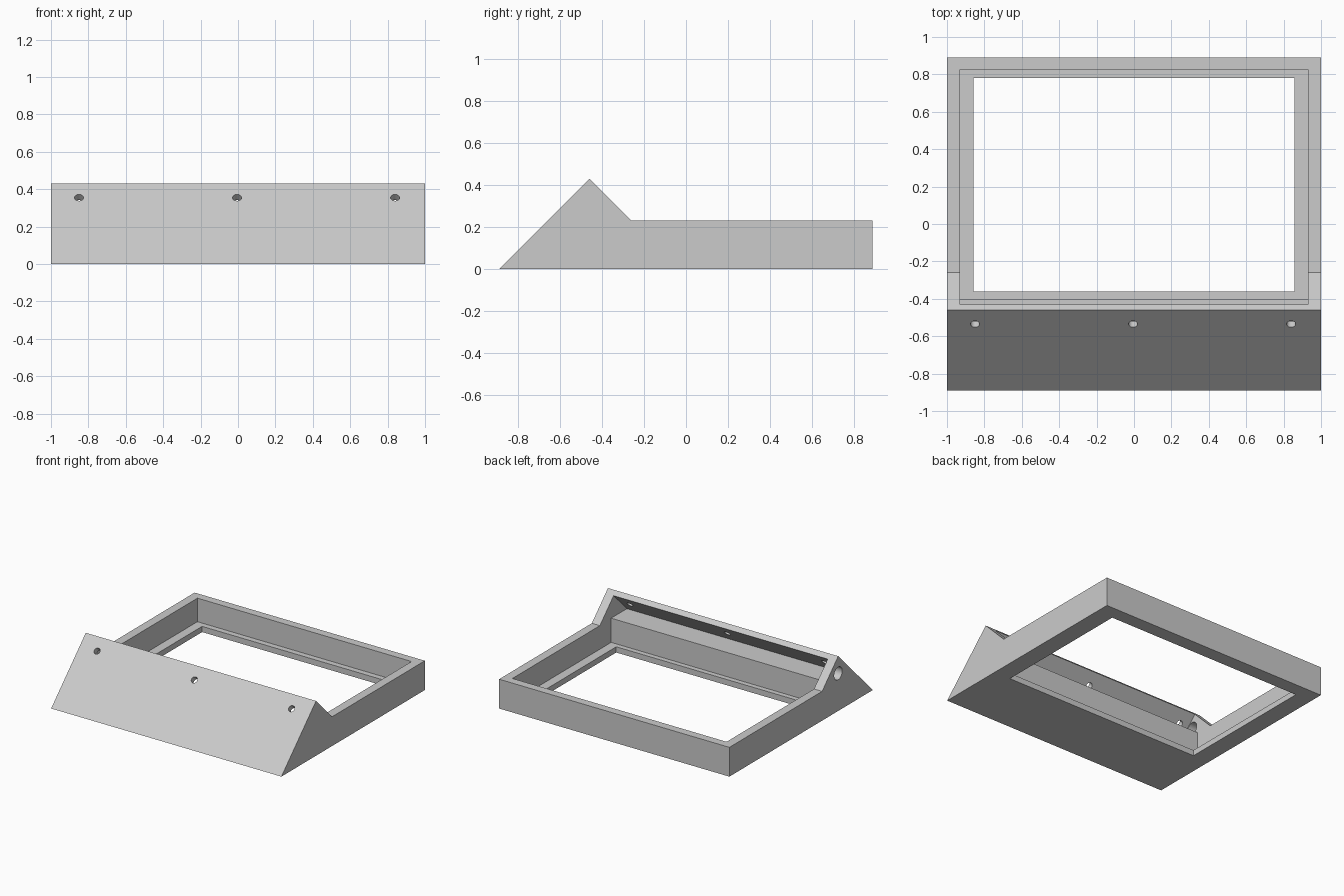
import bpy, bmesh, math
from mathutils import Matrix, Vector

cube = bpy.data.objects.get("Cube")
if cube:
    bpy.data.objects.remove(cube, do_unlink=True)

grey = bpy.data.materials.new("light grey")
grey.use_nodes = True
grey.diffuse_color = (0.6, 0.6, 0.6, 1)
grey.node_tree.nodes["Principled BSDF"].inputs["Base Color"].default_value = (0.6, 0.6, 0.6, 1)


def add_object(name, bm):
    bmesh.ops.recalc_face_normals(bm, faces=bm.faces)
    mesh = bpy.data.meshes.new(name)
    bm.to_mesh(mesh)
    bm.free()
    mesh.materials.append(grey)
    obj = bpy.data.objects.new(name, mesh)
    bpy.context.collection.objects.link(obj)
    return obj


def extrude_profile(name, profile, half_width):
    """Sweep a y-z outline along x."""
    bm = bmesh.new()
    face = bm.faces.new([bm.verts.new((-half_width, y, z)) for y, z in profile])
    swept = bmesh.ops.extrude_face_region(bm, geom=[face])["geom"]
    verts = [v for v in swept if isinstance(v, bmesh.types.BMVert)]
    bmesh.ops.translate(bm, verts=verts, vec=(2 * half_width, 0, 0))
    return add_object(name, bm)


def cylinder(name, centre, axis, radius, depth):
    bm = bmesh.new()
    turn = Vector(axis).to_track_quat('Z', 'Y').to_matrix().to_4x4()
    bmesh.ops.create_cone(bm, cap_ends=True, segments=32, radius1=radius, radius2=radius,
                          depth=depth, matrix=Matrix.Translation(centre) @ turn)
    return add_object(name, bm)


def cut(target, cutter):
    cutter.hide_render = True
    mod = target.modifiers.new("cut", 'BOOLEAN')
    mod.operation = 'DIFFERENCE'
    mod.solver = 'EXACT'
    mod.object = cutter
    bpy.context.view_layer.objects.active = target
    bpy.ops.object.modifier_apply(modifier=mod.name)
    bpy.data.objects.remove(cutter, do_unlink=True)


# Frame body with the sloped front ridge
frame = extrude_profile("wedge_frame", [(-0.89, 0), (-0.46, 0.43), (-0.26, 0.23),
                                        (0.89, 0.23), (0.89, 0)], 1.0)

# Recess with its ledge, front shelf and hollow behind the slope
cut(frame, extrude_profile("recess", [(0.825, 0.045), (-0.4, 0.045), (-0.4, 0.235), (-0.595, 0.235),
                                      (-0.43, 0.4), (-0.43, 0.6), (0.825, 0.6)], 0.93))

# Window through the floor
cut(frame, extrude_profile("window", [(-0.36, -0.1), (0.78, -0.1), (0.78, 0.15), (-0.36, 0.15)], 0.858))

# Screw holes, square to the slope
for x in (-0.85, -0.005, 0.84):
    cut(frame, cylinder("screw_hole", (x, -0.535, 0.355), (0, -1, 1), 0.024, 0.13))

# Cable hole in one side wall
cut(frame, cylinder("cable_hole", (-0.97, -0.46, 0.295), (1, 0, 0), 0.05, 0.2))

bpy.ops.object.select_all(action='DESELECT')
frame.select_set(True)
bpy.context.view_layer.objects.active = frame
bpy.ops.object.shade_smooth_by_angle(angle=math.radians(30))
